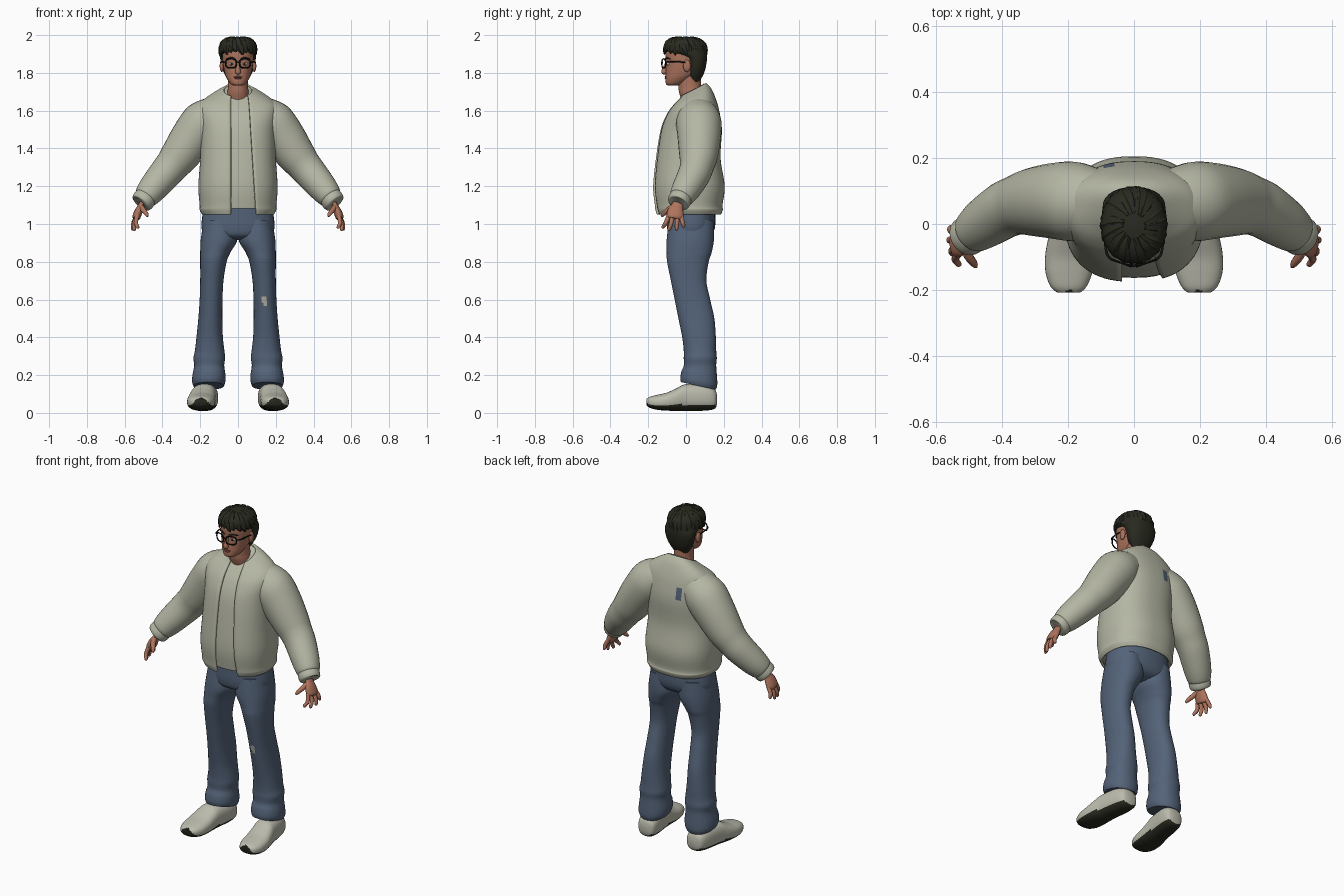
import bpy, bmesh, math, random
from mathutils import Vector as V

if "Cube" in bpy.data.objects:
    bpy.data.objects.remove(bpy.data.objects["Cube"])

random.seed(4)


def mat(name, rgb):
    m = bpy.data.materials.new(name)
    m.diffuse_color = (*rgb, 1)
    m.use_nodes = True
    m.node_tree.nodes["Principled BSDF"].inputs["Base Color"].default_value = m.diffuse_color
    return m


CREAM = mat("cream_cloth", (0.46, 0.47, 0.37))
SHOE = mat("shoe_white", (0.50, 0.50, 0.42))
DENIM = mat("denim_blue", (0.088, 0.125, 0.19))
SKIN = mat("skin", (0.42, 0.175, 0.11))
LIP = mat("lip", (0.27, 0.09, 0.065))
HAIR = mat("dark_hair", (0.022, 0.023, 0.014))
BLACK = mat("black_frame", (0.008, 0.008, 0.008))
WHITE = mat("eye_white", (0.55, 0.52, 0.47))


def finish(name, bm, mats, angle=50, fix=True):
    if fix:
        bmesh.ops.recalc_face_normals(bm, faces=bm.faces)
    me = bpy.data.meshes.new(name)
    bm.to_mesh(me)
    bm.free()
    ob = bpy.data.objects.new(name, me)
    bpy.context.collection.objects.link(ob)
    for m in mats:
        me.materials.append(m)
    bpy.ops.object.select_all(action='DESELECT')
    ob.select_set(True)
    bpy.context.view_layer.objects.active = ob
    bpy.ops.object.shade_smooth_by_angle(angle=math.radians(angle))
    return ob


def smooth_rings(rings, sub):
    """Interpolate (centre, u, v) rings with a spline."""
    out = []
    for i in range(len(rings) - 1):
        quad = [rings[max(0, min(len(rings) - 1, i + k))] for k in (-1, 0, 1, 2)]
        for s in range(sub):
            t = s / sub
            out.append(tuple(0.5 * (2 * b + (c - a) * t + (2 * a - 5 * b + 4 * c - d) * t * t
                                    + (3 * b - a - 3 * c + d) * t ** 3)
                             for a, b, c, d in zip(*quad)))
    return out + [rings[-1]]


def loft(name, rings, mats, n=32, sub=4, e=2.0, arc=None, rule=None, angle=50):
    """Skin over superelliptic rings; arc(ring) leaves the ring open."""
    bm = bmesh.new()
    rows = []
    for c, u, v in smooth_rings(rings, sub):
        a0, a1 = arc(c, u) if arc else (0, 2 * math.pi)
        row = []
        for i in range(n + 1 if arc else n):
            a = a0 + (a1 - a0) * i / n
            p = [math.copysign(abs(f) ** (2 / e), f) for f in (math.cos(a), math.sin(a))]
            row.append(bm.verts.new(c + u * p[0] + v * p[1]))
        rows.append(row)
    for r, q in zip(rows, rows[1:]):
        for i in range(n):
            k = (i + 1) % len(r)
            bm.faces.new((r[i], r[k], q[k], q[i]))
    if not arc:
        bm.faces.new(rows[0])
        bm.faces.new(rows[-1])
        bmesh.ops.recalc_face_normals(bm, faces=bm.faces)
    if rule:
        bm.normal_update()
        for f in bm.faces:
            f.material_index = rule(f.calc_center_median(), f.normal)
    return finish(name, bm, mats, angle, not arc)


def level(z, y0, y1, rx, cx=0, tilt=0):
    """Horizontal ring from y0 to y1, rising by tilt toward the back."""
    return V((cx, (y0 + y1) / 2, z)), V((rx, 0, 0)), V((0, (y1 - y0) / 2, tilt))


def limb(name, pts, mats, n=20, sub=4, flat=1.0, side=V((0, 1, 0)), **kw):
    """Tube through (x, y, z, radius) points."""
    rings = []
    for i, p in enumerate(pts):
        d = (V(pts[min(i + 1, len(pts) - 1)][:3]) - V(pts[max(i - 1, 0)][:3])).normalized()
        u = (side - d * side.dot(d)).normalized()
        rings.append((V(p[:3]), u * p[3], d.cross(u) * p[3] * flat))
    return loft(name, rings, mats, n, sub, **kw)


def blob(name, c, r, m):
    bm = bmesh.new()
    bmesh.ops.create_uvsphere(bm, u_segments=20, v_segments=12, radius=1)
    for v in bm.verts:
        v.co = V(c) + V(a * b for a, b in zip(v.co, r))
    return finish(name, bm, [m])


# Jacket with an open front over a shirt
torso = [(1.05, -.155, .185, .19, 0), (1.075, -.163, .195, .203, 0), (1.10, -.166, .193, .203, 0),
         (1.2, -.175, .205, .21, 0), (1.35, -.16, .183, .2, 0), (1.5, -.135, .19, .2, 0),
         (1.59, -.10, .177, .21, .005), (1.645, -.065, .16, .195, .012),
         (1.69, -.035, .135, .13, .025), (1.712, -.03, .108, .075, .035)]


def opening(c, u):
    f = (c.z - 1.05) / 0.65
    rx = u.x
    right = min(.098 - .043 * f, rx * .8)
    return (-math.acos((right / rx) ** 1.2),
            2 * math.pi - math.acos(-((.037 / rx) ** 1.2)))


def back_spot(c, n):
    return int(c.y > .1 and ((c.x + .075) / .022) ** 2 + ((c.z - 1.555) / .036) ** 2 < 1)


jacket = loft("jacket", [level(z, a, b, r, 0, t) for z, a, b, r, t in torso], [CREAM, DENIM],
              n=72, sub=5, e=2.4, arc=opening, rule=back_spot)
mod = jacket.modifiers.new("thickness", 'SOLIDIFY')
mod.thickness = .014
loft("shirt", [level(max(z, 1.085) - .004, a + .012, b - .014, r - .014, 0, t)
               for z, a, b, r, t in torso[1:]], [CREAM], n=48, e=2.4)

# Trousers: hips and two legs
loft("trouser_hips", [level(1.12, -.10, .15, .18), level(1.05, -.10, .155, .188),
                      level(.98, -.10, .153, .193), level(.935, -.085, .13, .17),
                      level(.915, -.03, .08, .09)], [DENIM], n=40, e=2.3)
leg = [(1.02, .02, .18, -.09, .145), (.92, .003, .197, -.102, .148), (.85, .04, .2, -.102, .136),
       (.8, .06, .2, -.1, .12), (.7, .077, .2, -.08, .108), (.6, .082, .203, -.06, .128),
       (.5, .083, .21, -.04, .15), (.4, .08, .22, -.02, .158), (.33, .072, .228, -.012, .16),
       (.29, .068, .236, -.012, .163), (.25, .073, .232, -.012, .16), (.2, .066, .241, -.024, .165),
       (.165, .067, .243, -.03, .165), (.143, .075, .236, -.027, .158)]


def knee_spot(c, n):
    return int(c.y < .02 and ((c.x - .14) / .014) ** 2 + ((c.z - .595) / .026) ** 2 < 1)


for s, side in ((1, "left"), (-1, "right")):
    loft(side + "_trouser_leg",
         [level(z, f, b, (o - i) / 2, s * (o + i) / 2, -.02 if z < .22 else 0)
          for z, i, o, f, b in leg], [DENIM, CREAM], n=48, sub=6, e=2.2, rule=knee_spot)

    # Shoe, with dark sole and toe tip
    shoe = [(.165, .16, .05, .09, .02), (.152, .162, .022, .125, .05), (.1, .168, .012, .15, .063),
            (.0, .182, .01, .152, .066), (-.05, .19, .01, .13, .071), (-.1, .195, .012, .108, .074),
            (-.15, .197, .016, .096, .07), (-.19, .198, .026, .086, .054), (-.208, .197, .04, .075, .034)]
    loft(side + "_shoe", [(V((s * x, y, (a + b) / 2)), V((r, 0, 0)), V((0, 0, (b - a) / 2)))
                          for y, x, a, b, r in shoe], [SHOE, HAIR], n=36, sub=6, e=2.5,
         rule=lambda c, n: int(n.z < -.35 or (c.y < -.185 and c.z < .085 - abs(c.x - s * .195) * .8)))

    # Sleeve and cuff
    limb(side + "_sleeve", [(s * x, y, z, r) for x, y, z, r in (
        (.06, .065, 1.585, .085), (.12, .066, 1.57, .105), (.18, .068, 1.535, .12),
        (.24, .07, 1.46, .115), (.31, .066, 1.36, .102), (.35, .058, 1.31, .091),
        (.39, .043, 1.262, .086), (.45, .004, 1.19, .077), (.485, -.022, 1.147, .066),
        (.494, -.028, 1.136, .056))], [CREAM], n=32)
    limb(side + "_cuff", [(s * x, y, z, r) for x, y, z, r in (
        (.484, -.021, 1.148, .05), (.489, -.025, 1.142, .059), (.503, -.036, 1.122, .061),
        (.512, -.042, 1.11, .056), (.514, -.043, 1.108, .045))], [CREAM], n=28, sub=3)

    # Hand
    limb(side + "_palm", [(s * x, y, z, r) for x, y, z, r in (
        (.495, -.03, 1.14, .028), (.512, -.045, 1.10, .03), (.525, -.055, 1.07, .042),
        (.537, -.058, 1.04, .044), (.54, -.06, 1.028, .036))], [SKIN], n=16, flat=.5)
    for k, (y0, x1, y1, z1) in enumerate(((-.092, .53, -.122, .975), (-.07, .549, -.09, .963),
                                          (-.046, .558, -.05, .966), (-.025, .555, -.012, .982))):
        limb(f"{side}_finger_{k + 1}", [
            (s * .533, y0, 1.045, .012), (s * (x1 * .5 + .276), (y0 + y1) / 2, z1 / 2 + .518, .0115),
            (s * x1, y1, z1 + .008, .009), (s * x1, y1, z1, .004)], [SKIN], n=10, sub=3)
    limb(side + "_thumb", [(s * .515, -.06, 1.095, .015), (s * .502, -.095, 1.075, .014),
                           (s * .484, -.12, 1.052, .011), (s * .478, -.13, 1.04, .005)],
         [SKIN], n=10, sub=3)

# Neck and head
loft("neck", [level(1.62, -.01, .1, .06), level(1.69, -.035, .085, .057),
              level(1.73, -.04, .08, .053), level(1.8, -.045, .08, .055)], [SKIN], n=28)
loft("head", [level(1.733, -.095, -.045, .022), level(1.742, -.106, -.015, .04),
              level(1.77, -.108, .03, .059), level(1.80, -.107, .07, .07),
              level(1.85, -.105, .09, .08), level(1.9, -.108, .095, .083),
              level(1.94, -.098, .085, .078), level(1.975, -.05, .05, .05)], [SKIN], n=36, e=2.2)
limb("nose", [(0, -.1, 1.86, .007), (0, -.108, 1.84, .009), (0, -.116, 1.815, .013),
              (0, -.114, 1.803, .015), (0, -.106, 1.798, .008)], [SKIN], n=14, side=V((1, 0, 0)))
blob("upper_lip", (0, -.106, 1.779), (.024, .007, .004), LIP)
blob("lower_lip", (0, -.106, 1.771), (.019, .007, .0045), LIP)

# Eyes, brows, ears and glasses
for s, side in ((1, "left"), (-1, "right")):
    blob(side + "_eye", (s * .034, -.093, 1.847), (.015, .01, .008), WHITE)
    blob(side + "_iris", (s * .034, -.101, 1.847), (.0065, .004, .0065), BLACK)
    limb(side + "_brow", [(s * .014, -.108, 1.873, .003), (s * .036, -.103, 1.88, .005),
                          (s * .062, -.082, 1.873, .002)], [HAIR], n=8)
    blob(side + "_ear", (s * .086, .005, 1.837), (.011, .02, .032), SKIN)
    bm = bmesh.new()
    rim = []
    for i in range(28):
        a = 2 * math.pi * i / 28
        ca, sa = math.cos(a), math.sin(a)
        d = V((math.copysign(abs(ca) ** .75, ca), 0, math.copysign(abs(sa) ** .75, sa)))
        base = V((s * .037, -.118, 1.85)) + V((d.x * .029, 0, d.z * .024))
        base.y += .010 * s * d.x
        rim.append([bm.verts.new(base + d * .0038 * math.cos(b) + V((0, .0038 * math.sin(b), 0)))
                    for b in (j * math.pi / 3 for j in range(6))])
    for i in range(28):
        p, q = rim[i], rim[(i + 1) % 28]
        for j in range(6):
            bm.faces.new((p[j], q[j], q[(j + 1) % 6], p[(j + 1) % 6]))
    finish(side + "_lens_rim", bm, [BLACK])
    limb(side + "_temple", [(s * .066, -.108, 1.857, .004), (s * .082, -.09, 1.858, .004),
                            (s * .09, -.03, 1.858, .004), (s * .09, .015, 1.852, .004)], [BLACK], n=8)
limb("glasses_bridge", [(-.011, -.124, 1.853, .003), (0, -.125, 1.857, .003),
                        (.011, -.124, 1.853, .003)], [BLACK], n=8)

# Hair mass and overlapping locks
loft("hair_mass", [level(1.752, .03, .07, .045), level(1.79, .005, .092, .07),
                   level(1.83, .005, .105, .086), level(1.88, -.01, .112, .095),
                   level(1.90, -.07, .112, .097), level(1.918, -.112, .111, .098),
                   level(1.95, -.115, .104, .095), level(1.975, -.09, .082, .078),
                   level(1.99, -.04, .045, .045)], [HAIR], n=28, sub=2, e=2.2)
for layer, count in ((0, 22), (1, 13)):
    for k in range(count):
        phi = 2 * math.pi * (k + random.uniform(-.3, .3) + layer * .5) / count
        front = -math.sin(phi)
        end = 1.72 - .12 * front + random.uniform(-.12, .12) - layer * .3
        pts = []
        for t, r in ((0, .006), (.3, .02), (.65, .024), (.9, .013), (1, .002)):
            th = .25 + (end - .25) * t
            az = phi + .35 * t
            grow = 1 + .03 * layer + (.03 if t == 1 else 0)
            pts.append((.095 * grow * math.sin(th) ** .8 * math.cos(az),
                        .112 * grow * math.sin(th) ** .8 * math.sin(az) - .005,
                        1.905 + .085 * math.cos(th) * grow, r))
        limb(f"hair_lock_{layer}_{k}", pts, [HAIR], n=6, sub=2, flat=.5,
             side=V((-math.sin(phi), math.cos(phi), 0)), angle=35)
